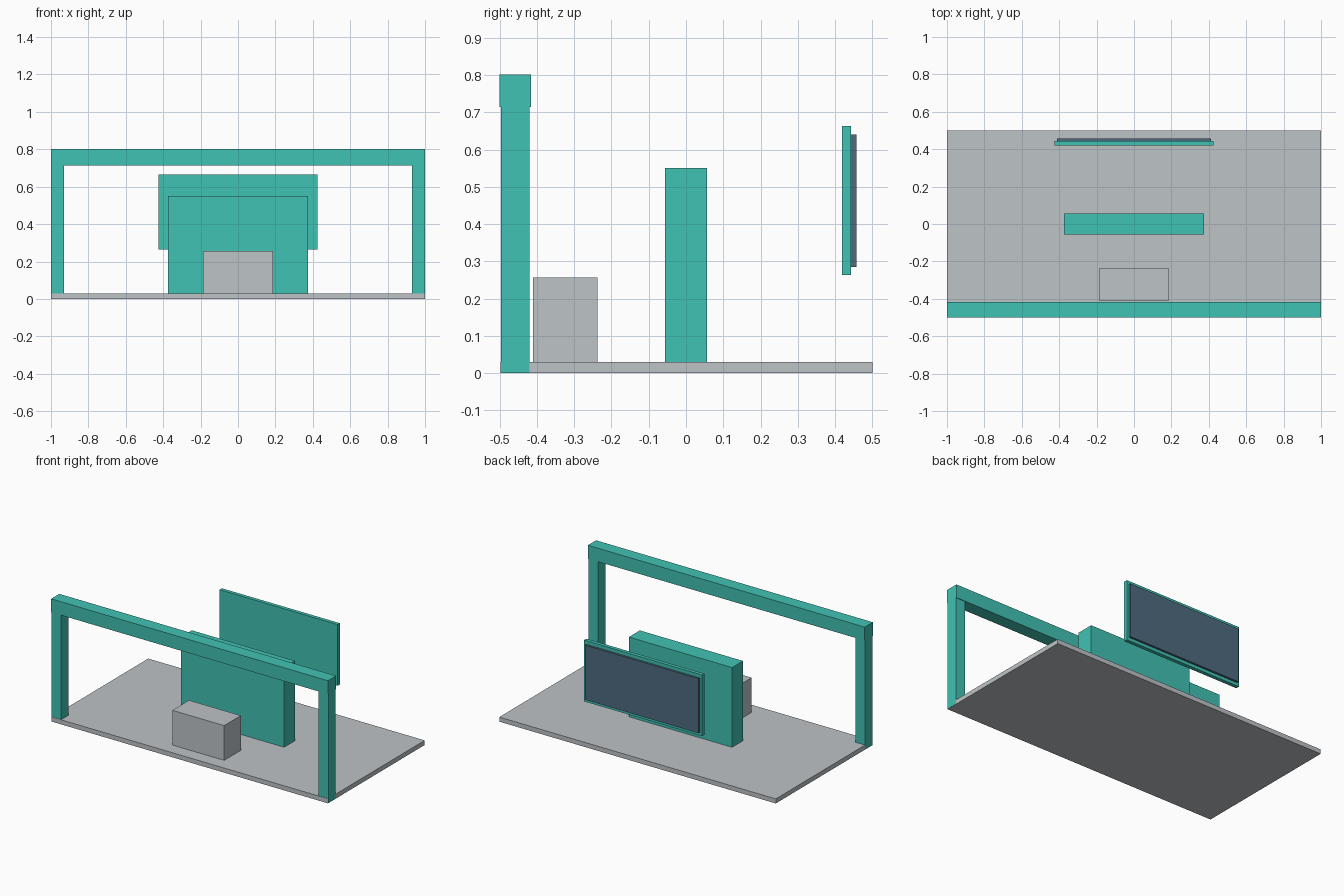
import bpy

cube = bpy.data.objects.get("Cube")
if cube:
    bpy.data.objects.remove(cube, do_unlink=True)


def srgb(*rgb):
    """Convert 8-bit display values to a linear colour."""
    lin = [((v / 255 + 0.055) / 1.055) ** 2.4 for v in rgb]
    return (*lin, 1.0)


def material(name, colour):
    mat = bpy.data.materials.new(name)
    mat.use_nodes = True
    mat.diffuse_color = colour
    mat.node_tree.nodes["Principled BSDF"].inputs["Base Color"].default_value = colour
    return mat


TEAL = material("teal", srgb(65, 194, 180))
GREY = material("light grey", srgb(189, 195, 199))
SLATE = material("slate blue", srgb(79, 107, 127))


def box(name, mat, x, y, z):
    """Box spanning the given (min, max) ranges."""
    spans = (x, y, z)
    bpy.ops.mesh.primitive_cube_add(size=1)
    obj = bpy.context.object
    obj.name = name
    for v in obj.data.vertices:
        v.co = [hi if c > 0 else lo for c, (lo, hi) in zip(v.co, spans)]
    obj.data.materials.append(mat)
    return obj


# Floor slab
box("floor_slab", GREY, (-0.999, 0.999), (-0.498, 0.5), (0, 0.03))

# Gateway: two posts and a slightly deeper beam
for side, s in (("left", 1), ("right", -1)):
    box(f"{side}_post", TEAL, sorted((s * 0.93, s)), (-0.496, -0.42), (0.001, 0.715))
box("gateway_beam", TEAL, (-1, 1), (-0.5, -0.416), (0.714, 0.802))

# Counter and partition standing on the floor
box("counter", GREY, (-0.187, 0.187), (-0.41, -0.238), (0.02, 0.257))
box("partition", TEAL, (-0.373, 0.373), (-0.056, 0.057), (0.001, 0.551))

# Floating rear display: panel with a screen on its back
box("display_panel", TEAL, (-0.426, 0.426), (0.419, 0.443), (0.264, 0.664))
box("display_screen", SLATE, (-0.411, 0.411), (0.442, 0.457), (0.285, 0.641))
